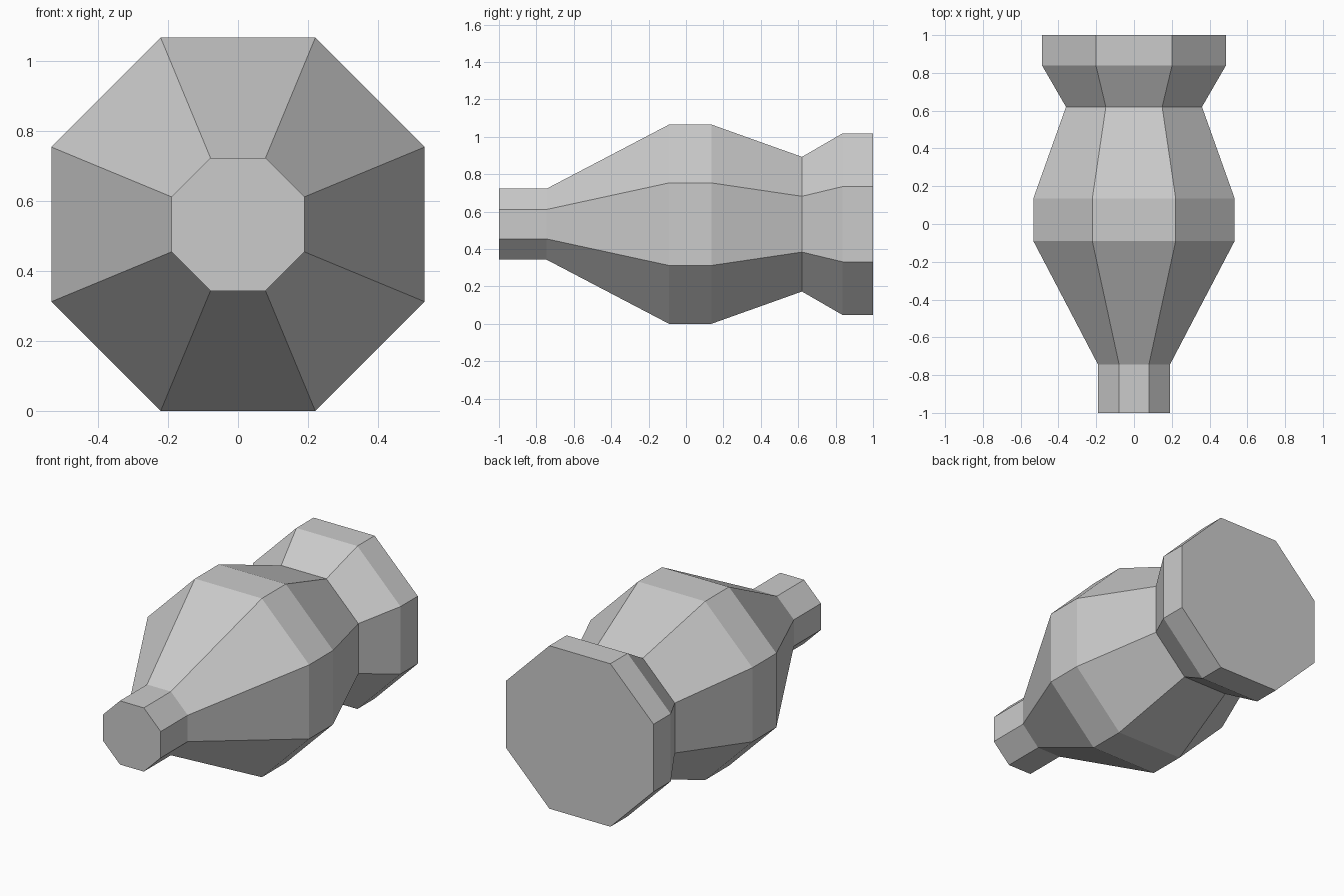
import bpy, bmesh
from math import cos, sin, pi

cube = bpy.data.objects.get("Cube")
if cube:
    bpy.data.objects.remove(cube, do_unlink=True)

SIDES = 8
CENTRE_Z = 0.533

# Turned profile from the nozzle to the base: (y, distance from axis to a flat)
PROFILE = [(-1, 0.19), (-0.745, 0.19), (-0.09, 0.533), (0.135, 0.533),
           (0.62, 0.36), (0.838, 0.486), (1, 0.486)]

grey = bpy.data.materials.new("plain grey")
grey.use_nodes = True
colour = (0.6, 0.6, 0.6, 1)
grey.diffuse_color = colour
grey.node_tree.nodes["Principled BSDF"].inputs["Base Color"].default_value = colour


def ring(bm, y, flat):
    radius = flat / cos(pi / SIDES)
    angles = [(i + 0.5) * 2 * pi / SIDES for i in range(SIDES)]
    return [bm.verts.new((radius * cos(a), y, CENTRE_Z + radius * sin(a))) for a in angles]


# Faceted body: bridged octagon rings with flat end caps
bm = bmesh.new()
rings = [ring(bm, y, flat) for y, flat in PROFILE]
for a, b in zip(rings, rings[1:]):
    for i in range(SIDES):
        j = (i + 1) % SIDES
        bm.faces.new((a[i], a[j], b[j], b[i]))
bm.faces.new(rings[0])
bm.faces.new(rings[-1])
bmesh.ops.recalc_face_normals(bm, faces=bm.faces)

mesh = bpy.data.meshes.new("faceted_body")
bm.to_mesh(mesh)
bm.free()
mesh.materials.append(grey)
body = bpy.data.objects.new("faceted_body", mesh)
bpy.context.collection.objects.link(body)
